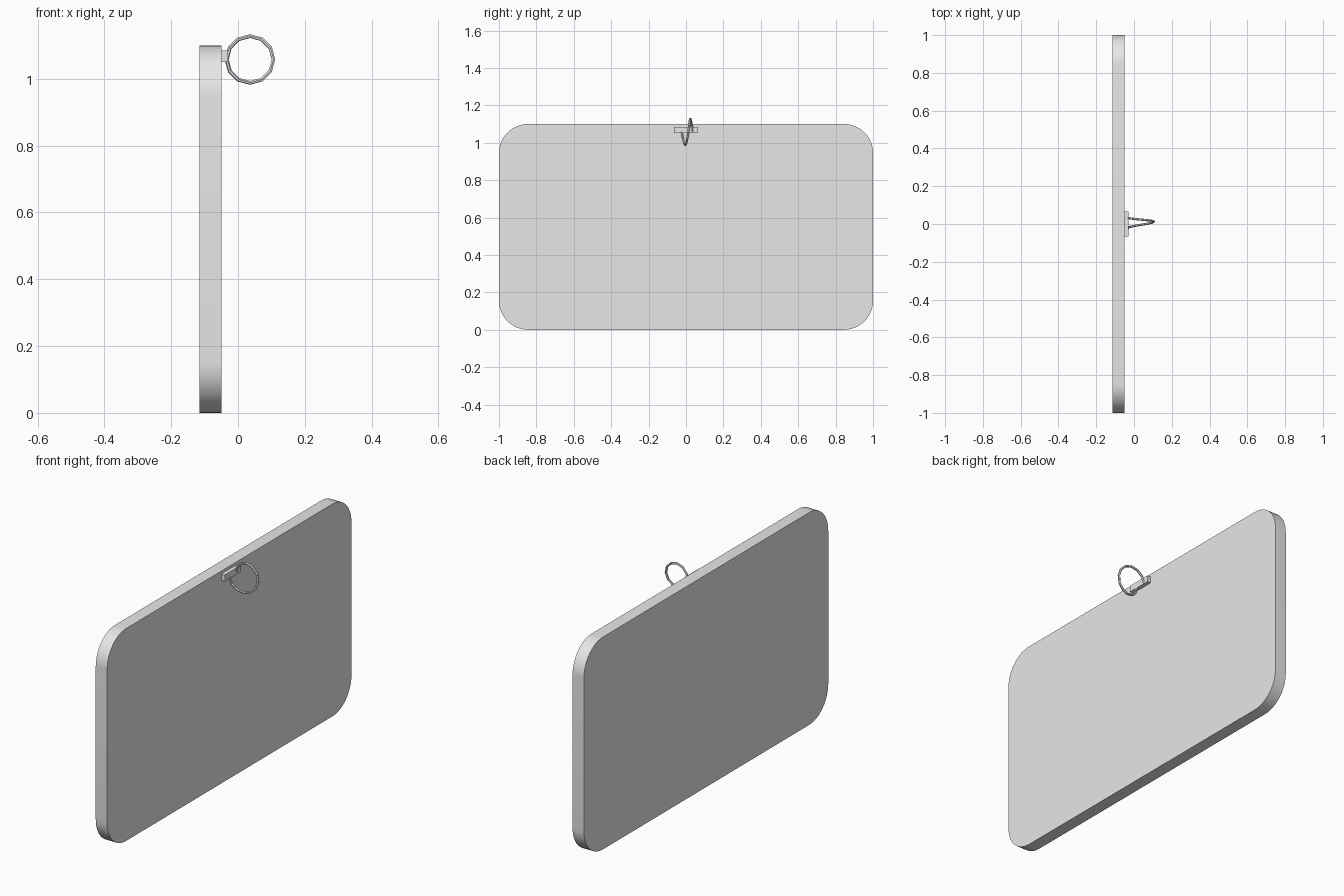
import bpy, bmesh
from math import pi, sin, cos, radians

cube = bpy.data.objects.get("Cube")
if cube:
    bpy.data.objects.remove(cube, do_unlink=True)

grey = bpy.data.materials.new("light_grey")
grey.use_nodes = True
colour = (0.8, 0.8, 0.8, 1)
grey.diffuse_color = colour
grey.node_tree.nodes["Principled BSDF"].inputs["Base Color"].default_value = colour


def add_mesh(name, bm):
    bmesh.ops.recalc_face_normals(bm, faces=bm.faces)
    mesh = bpy.data.meshes.new(name)
    bm.to_mesh(mesh)
    bm.free()
    mesh.materials.append(grey)
    obj = bpy.data.objects.new(name, mesh)
    bpy.context.collection.objects.link(obj)
    return obj


def select_only(obj):
    bpy.ops.object.select_all(action='DESELECT')
    obj.select_set(True)
    bpy.context.view_layer.objects.active = obj


# Rounded panel: outline in the yz plane, extruded along x
X0, X1, HEIGHT, RADIUS, STEPS = -0.115, -0.05, 1.1, 0.155, 12
bm = bmesh.new()
outline = []
for i, (sy, sz) in enumerate([(1, 1), (-1, 1), (-1, -1), (1, -1)]):
    cy = sy * (1 - RADIUS)
    cz = HEIGHT / 2 + sz * (HEIGHT / 2 - RADIUS)
    for k in range(STEPS + 1):
        a = (i + k / STEPS) * pi / 2
        outline.append(bm.verts.new((X0, cy + RADIUS * cos(a), cz + RADIUS * sin(a))))
face = bm.faces.new(outline)
ext = bmesh.ops.extrude_face_region(bm, geom=[face])
bmesh.ops.translate(bm, vec=(X1 - X0, 0, 0),
                    verts=[g for g in ext["geom"] if isinstance(g, bmesh.types.BMVert)])
panel = add_mesh("panel", bm)
select_only(panel)
bpy.ops.object.shade_smooth_by_angle(angle=radians(30))

# Small mounting bar
bm = bmesh.new()
bmesh.ops.create_cube(bm, size=1)
bmesh.ops.scale(bm, vec=(0.02, 0.13, 0.034), verts=bm.verts)
bmesh.ops.translate(bm, vec=(-0.04, 0, 1.068), verts=bm.verts)
add_mesh("mounting_bar", bm)

# Open wire ring, its two ends spread sideways on the bar
SIDES, RING_R = 12, 0.07
curve = bpy.data.curves.new("wire_ring", 'CURVE')
curve.dimensions = '3D'
curve.bevel_depth = 0.006
curve.bevel_resolution = 1
curve.use_fill_caps = True
spline = curve.splines.new('POLY')
spline.points.add(SIDES)
for i, point in enumerate(spline.points):
    t = i / SIDES
    a = pi - 2 * pi * t
    y = 0.034 - 0.042 * t if t < 0.5 else 0.013 - 0.07 * (t - 0.5)
    point.co = (0.036 + RING_R * cos(a), y, 1.058 + RING_R * sin(a), 1)
curve.materials.append(grey)
ring = bpy.data.objects.new("wire_ring", curve)
bpy.context.collection.objects.link(ring)
select_only(ring)
bpy.ops.object.convert(target='MESH')
bpy.ops.object.shade_smooth_by_angle(angle=radians(20))
